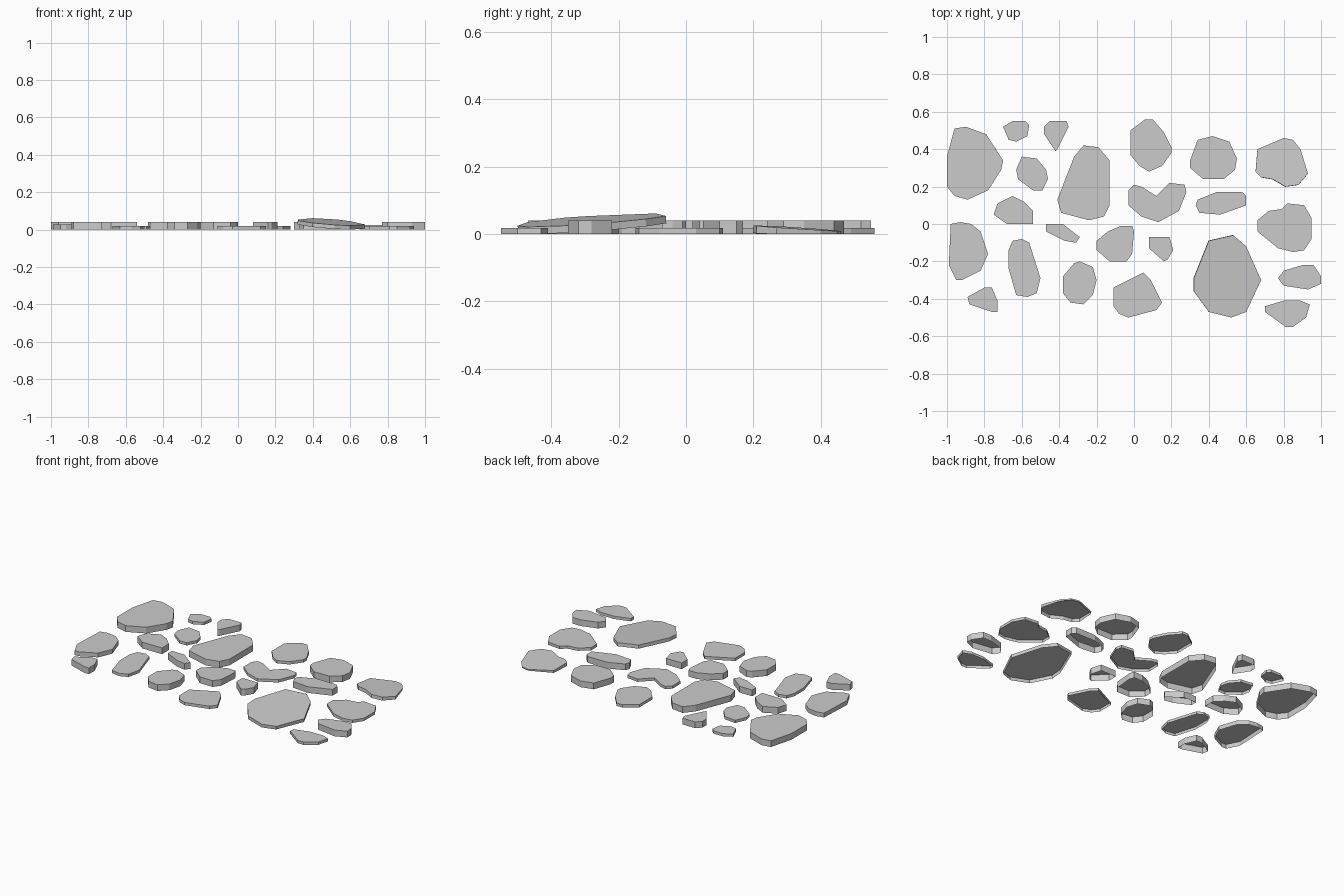
import bpy
import bmesh
from mathutils import Vector

cube = bpy.data.objects.get("Cube")
if cube:
    bpy.data.objects.remove(cube, do_unlink=True)

# One stone grey for every slab
grey = bpy.data.materials.new("stone_grey")
grey.use_nodes = True
colour = (0.6, 0.6, 0.6, 1)
grey.diffuse_color = colour
grey.node_tree.nodes["Principled BSDF"].inputs["Base Color"].default_value = colour

UNIT = 0.01      # outlines are written in hundredths
THIN = 0.018
THICK = 0.04
TILTED = 0.022


def stone(name, depth, *outline, height=None, slope=(0, 0)):
    """Flat slab: a top face with walls hanging from it, open underneath.
    Height is the top plane's level at the origin, slope its rise along x and y."""
    level = depth if height is None else height
    normal = Vector((-slope[0], -slope[1], 1)).normalized()
    bm = bmesh.new()
    top, rim = [], []
    for px, py in outline:
        x, y = px * UNIT, py * UNIT
        upper = Vector((x, y, level + slope[0] * x + slope[1] * y))
        lower = upper - normal * depth
        lower.z = max(lower.z, 0)
        top.append(bm.verts.new(upper))
        rim.append(bm.verts.new(lower))
    bm.faces.new(top)
    for i in range(len(top)):
        j = (i + 1) % len(top)
        bm.faces.new((top[j], top[i], rim[i], rim[j]))
    bm.normal_update()
    if bm.faces[:][0].normal.z < 0:
        bmesh.ops.reverse_faces(bm, faces=bm.faces[:])
    mesh = bpy.data.meshes.new(name)
    bm.to_mesh(mesh)
    bm.free()
    mesh.materials.append(grey)
    obj = bpy.data.objects.new(name, mesh)
    bpy.context.collection.objects.link(obj)
    return obj


# Back row, from the right side to the left
stone("back_corner_slab", THICK,
      (-100, 20), (-96, 15), (-89, 13), (-78, 18), (-71, 29),
      (-70, 34), (-79, 48), (-90, 52), (-96, 51), (-100, 36))
stone("back_small_pebble", THIN,
      (-70, 52), (-67, 45), (-63, 44), (-57, 47), (-56, 53), (-58, 55), (-65, 55))
stone("back_wedge_pebble", THICK,
      (-48, 48), (-42, 39), (-41, 40), (-35, 52), (-36, 55), (-45, 55), (-48, 52))
stone("back_round_slab", THIN,
      (-2, 50), (-2, 37), (3, 31), (8, 28), (15, 31),
      (20, 38), (20, 41), (16, 49), (10, 56), (6, 56))
stone("back_octagon_slab", THICK,
      (30, 34), (30, 30), (37, 24), (48, 24), (54, 29),
      (55, 35), (51, 44), (42, 47), (34, 45))
stone("back_leaning_slab", TILTED,
      (65, 28), (68, 25), (74, 24), (81, 20), (88, 21), (93, 27),
      (89, 40), (85, 45), (80, 46), (66, 40),
      height=0.051, slope=(-0.015, -0.065))

# Second row
stone("inner_small_stone", THIN,
      (-63, 29), (-62, 24), (-54, 18), (-49, 18), (-46, 24),
      (-47, 29), (-52, 35), (-60, 36))
stone("inner_right_stone", THICK,
      (-75, 5), (-68, 0), (-54, 0), (-54, 7), (-59, 12), (-65, 15), (-73, 11))
stone("tall_centre_slab", THICK,
      (-41, 13), (-39, 6), (-24, 2), (-16, 4), (-13, 10),
      (-13, 34), (-19, 41), (-27, 42), (-32, 36))
stone("notched_slab", THIN,
      (-3, 18), (-3, 10), (4, 4), (13, 1), (24, 7), (28, 17),
      (27, 21), (19, 22), (12, 15), (4, 20), (0, 21))
stone("long_narrow_stone", THICK,
      (33, 10), (35, 6), (46, 5), (60, 10), (60, 15),
      (58, 17), (44, 17), (34, 13))
stone("left_side_slab", THIN,
      (66, 2), (66, -4), (77, -13), (85, -15), (91, -14), (95, -8),
      (95, 3), (91, 10), (82, 11), (79, 8), (72, 7))

# Third row
stone("right_edge_slab", THIN + UNIT,
      (-98, 0), (-99, -22), (-95, -30), (-92, -30), (-82, -25),
      (-78, -16), (-82, -4), (-87, 0), (-93, 1))
stone("sliver_stone", THICK,
      (-47, 0), (-47, -4), (-37, -9), (-31, -10), (-29, -7), (-38, 0))
stone("centre_block", THICK,
      (-20, -9), (-20, -14), (-13, -20), (-4, -20), (-1, -16),
      (0, -4), (-1, -1), (-7, -1), (-14, -4))
stone("centre_pebble", THICK,
      (8, -7), (8, -13), (16, -20), (18, -19), (21, -14), (19, -7))
stone("leaning_flagstone", TILTED,
      (32, -29), (32, -36), (40, -47), (52, -50), (60, -47), (68, -30),
      (60, -12), (53, -6), (40, -9),
      height=0.0962, slope=(-0.072, 0.0675))
stone("left_edge_stone", THICK,
      (77, -29), (80, -33), (93, -35), (100, -32), (100, -28),
      (96, -22), (90, -22), (80, -25))

# Front row
stone("front_right_pebble", THICK,
      (-89, -39), (-88, -43), (-76, -47), (-73, -47), (-73, -41), (-76, -34), (-80, -34))
stone("front_upright_slab", THIN,
      (-67, -14), (-67, -24), (-63, -38), (-57, -39), (-52, -37),
      (-50, -29), (-56, -10), (-60, -8), (-65, -9))
stone("front_middle_block", THICK,
      (-38, -28), (-38, -37), (-34, -42), (-27, -43), (-22, -38),
      (-20, -30), (-22, -23), (-29, -20), (-32, -21))
stone("front_triangle_slab", THIN,
      (-11, -34), (-11, -44), (-8, -48), (-3, -50), (12, -46),
      (15, -42), (9, -30), (5, -26), (3, -27))
stone("front_left_stone", THIN,
      (70, -44), (70, -47), (81, -55), (85, -55), (92, -50),
      (94, -43), (89, -41), (80, -41))
